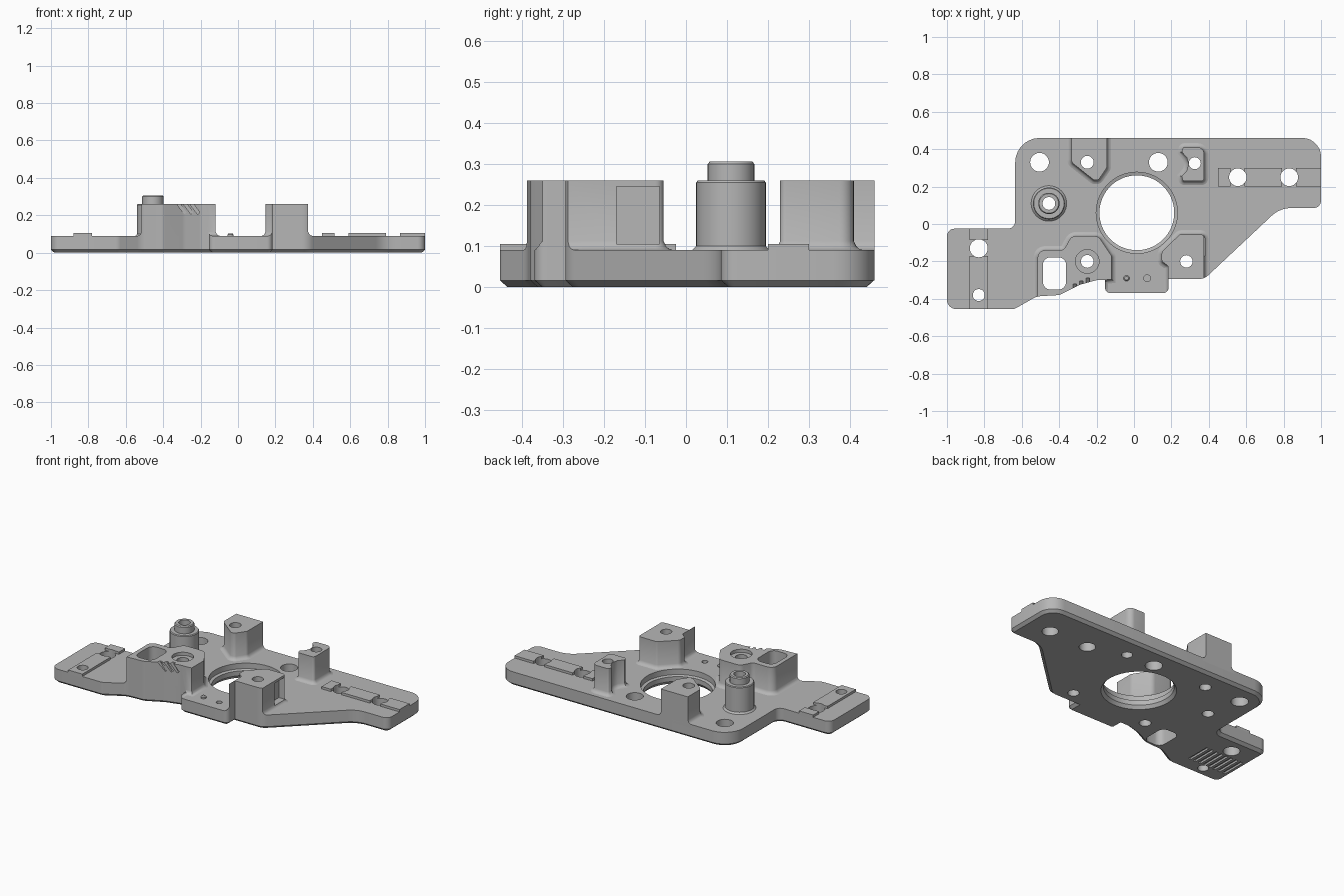
import bpy, bmesh, math
from mathutils import Vector, Matrix

if "Cube" in bpy.data.objects:
    bpy.data.objects.remove(bpy.data.objects["Cube"])

grey = bpy.data.materials.new("plain grey")
grey.diffuse_color = (0.47, 0.47, 0.47, 1)
grey.use_nodes = True
grey.node_tree.nodes["Principled BSDF"].inputs["Base Color"].default_value = grey.diffuse_color


def make(name, bm):
    bmesh.ops.recalc_face_normals(bm, faces=bm.faces)
    me = bpy.data.meshes.new(name)
    bm.to_mesh(me)
    bm.free()
    me.materials.append(grey)
    ob = bpy.data.objects.new(name, me)
    bpy.context.collection.objects.link(ob)
    return ob


def rounded(points, seg=7):
    """Counter-clockwise (x, y, radius) corners to a smooth outline."""
    out = []
    for i, (x, y, r) in enumerate(points):
        p = Vector((x, y))
        a = Vector(points[i - 1][:2]) - p
        b = Vector(points[(i + 1) % len(points)][:2]) - p
        if r == 0:
            out.append(p)
            continue
        half = a.angle(b) / 2
        a.normalize()
        b.normalize()
        c = p + (a + b).normalized() * r / math.sin(half)
        s, e = p + a * r / math.tan(half) - c, p + b * r / math.tan(half) - c
        a0 = math.atan2(s.y, s.x)
        turn = (math.atan2(e.y, e.x) - a0 + math.pi) % math.tau - math.pi
        for k in range(seg + 1):
            t = a0 + turn * k / seg
            out.append(c + Vector((math.cos(t), math.sin(t))) * r)
    return out


def loft(name, points, layers):
    """Stack (z, outward offset) copies of an outline."""
    pts = rounded(points)
    n = len(pts)
    bm = bmesh.new()
    rings = []
    for z, off in layers:
        ring = []
        for i, p in enumerate(pts):
            d1 = (p - pts[i - 1]).normalized()
            d2 = (pts[(i + 1) % n] - p).normalized()
            n1, n2 = Vector((d1.y, -d1.x)), Vector((d2.y, -d2.x))
            q = p + (n1 + n2) * off / max(0.3, 1 + n1.dot(n2))
            ring.append(bm.verts.new((q.x, q.y, z)))
        rings.append(ring)
    for lo, hi in zip(rings, rings[1:]):
        for i in range(n):
            j = (i + 1) % n
            bm.faces.new((lo[i], lo[j], hi[j], hi[i]))
    bm.faces.new(rings[0][::-1])
    bm.faces.new(rings[-1])
    return make(name, bm)


def lathe(name, x, y, profile, seg=40):
    """Solid of revolution from (radius, z) pairs, bottom to top."""
    bm = bmesh.new()
    rings = [[bm.verts.new((x + r * math.cos(math.tau * k / seg),
                            y + r * math.sin(math.tau * k / seg), z))
              for k in range(seg)] for r, z in profile]
    for lo, hi in zip(rings, rings[1:]):
        for i in range(seg):
            j = (i + 1) % seg
            bm.faces.new((lo[i], lo[j], hi[j], hi[i]))
    bm.faces.new(rings[0][::-1])
    bm.faces.new(rings[-1])
    return make(name, bm)


def box(name, x0, x1, y0, y1, z0, z1, rot=None):
    bm = bmesh.new()
    m = Matrix.Translation(((x0 + x1) / 2, (y0 + y1) / 2, (z0 + z1) / 2))
    m = m @ (rot or Matrix()) @ Matrix.Diagonal((x1 - x0, y1 - y0, z1 - z0, 1))
    bmesh.ops.create_cube(bm, size=1, matrix=m)
    return make(name, bm)


def boolean(ob, tools, op='DIFFERENCE'):
    bpy.context.view_layer.objects.active = ob
    for t in tools:
        m = ob.modifiers.new("bool", 'BOOLEAN')
        m.object, m.operation, m.solver = t, op, 'EXACT'
        bpy.ops.object.modifier_apply(modifier=m.name)


# base plate outline, also used as a tall envelope that trims the bosses
outline = [(-1, -.455, .05), (-.64, -.455, .05), (-.52, -.387, .1), (-.4, -.38, .05),
           (-.29, -.325, .1), (-.2, -.3, .05), (-.155, -.3, 0), (-.155, -.37, .03),
           (.185, -.37, .03), (.185, -.295, 0), (.375, -.295, .08), (.78, .085, .15),
           (1, .085, .04), (1, .46, .1), (-.635, .46, .13), (-.635, -.025, .04),
           (-1, -.025, .04)]
plate = loft("base_plate", outline, [(0, -.018), (.016, 0), (.09, 0)])
envelope = loft("trim_envelope", outline, [(.03, 0), (.6, 0)])

# raised bosses with filleted feet
F = .022
foot = [(.07, F), (.09, F), (.093, F * .6), (.099, F * .28), (.112, 0), (.26, 0)]
back_boss = loft("back_boss", [(-.335, .5, 0), (-.335, .33, .03), (-.215, .235, .02),
                               (-.19, .235, .02), (-.145, .3, .03), (-.145, .5, 0)], foot)
side_boss = loft("side_boss", [(.262, .23, .01), (.375, .23, .015), (.375, .41, .035),
                               (.262, .41, .01), (.255, .385, 0), (.282, .355, 0),
                               (.291, .32, 0), (.282, .285, 0), (.255, .255, 0)], foot)
right_boss = loft("front_right_boss", [(.183, -.5, 0), (.375, -.5, 0), (.375, -.055, .02),
                                       (.245, -.055, .02), (.148, -.15, .03),
                                       (.148, -.2, .02), (.183, -.225, .02)], foot)
left_boss = loft("front_left_boss", [(-.16, -.5, 0), (-.16, -.3, 0), (-.12, -.295, 0),
                                     (-.12, -.17, .03), (-.19, -.065, .04),
                                     (-.335, -.065, .04), (-.375, -.14, .03),
                                     (-.515, -.14, .04), (-.515, -.5, 0)], foot)
post = lathe("stepped_post", -.455, .11,
             [(.095, .07), (.095, .09), (.085, .1), (.085, .255), (.081, .26),
              (.057, .26), (.057, .3), (.052, .306)])
pin = lathe("locating_pin", -.04, -.29, [(.016, .07), (.016, .097), (.01, .104)], 20)

# low raised rails on both arms
rails = [box("arm_rail", *r, .08, .105) for r in
         [(.45, .515, .2, .3), (.59, .79, .2, .3), (.865, 1.1, .2, .3),
          (-.88, -.78, -.5, -.17), (-.88, -.78, -.085, .02)]]

bosses = [back_boss, side_boss, right_boss, left_boss]
for ob in bosses + rails:
    boolean(ob, [envelope], 'INTERSECT')

# screw holes, central bore and rounded window
holes = [lathe("hole_cutter", x, y, [(r, -.1), (r, .5)]) for x, y, r in
         [(-.505, .33, .05), (-.25, .33, .034), (.13, .33, .05), (.325, .325, .032),
          (.555, .25, .047), (.83, .25, .047), (-.455, .11, .034), (-.83, -.13, .048),
          (-.83, -.38, .032), (.28, -.2, .033)]]
bore = lathe("bore_cutter", .015, .06, [(.225, -.01), (.215, 0), (.2, .02), (.2, .05),
                                        (.217, .055), (.217, .3)], 72)
sunk = lathe("sunk_hole_cutter", -.25, -.2, [(.034, -.1), (.034, .24), (.063, .24), (.063, .4)])
blind = lathe("blind_hole_cutter", .07, -.29, [(.018, .05), (.018, .2)], 20)
window = loft("window_cutter", [(-.487, -.35, .04), (-.363, -.35, .04),
                                (-.363, -.178, .04), (-.487, -.178, .04)],
              [(-.1, 0), (.5, 0)])
# shallow grooves under the left arm
grooves = [box("groove_cutter", x, x + .018, -.35, -.19, -.02, .012)
           for x in [-.965 + .036 * i for i in range(8)]]
# slanted notches, side pocket and back slope
notches = [box("notch_cutter", x - .008, x + .008, y - .035, y + .03, .2, .3,
               Matrix.Rotation(-.64, 4, 'Y'))
           for x, y in [(-.31, -.35), (-.275, -.335), (-.24, -.32)]]
pocket = box("pocket_cutter", .335, .5, -.17, -.065, .105, .245)
slope = box("slope_cutter", -.5, 0, .35, .65, .27, .37, Matrix.Rotation(-.43, 4, 'X'))

boolean(plate, holes + [bore, sunk, blind, window] + grooves)
boolean(back_boss, [holes[1], slope])
boolean(side_boss, [holes[3]])
boolean(right_boss, [holes[9], pocket, bore])
boolean(left_boss, [sunk, window] + notches)
boolean(post, [holes[6]])
for rail, cut in zip(rails, [[4], [4, 5], [5], [7, 8], [7]]):
    boolean(rail, [holes[i] for i in cut])

for cutter in holes + grooves + notches + [bore, sunk, blind, window, pocket, slope, envelope]:
    bpy.data.objects.remove(cutter)

bpy.ops.object.select_all(action='SELECT')
bpy.context.view_layer.objects.active = plate
bpy.ops.object.shade_smooth_by_angle(angle=math.radians(30))
